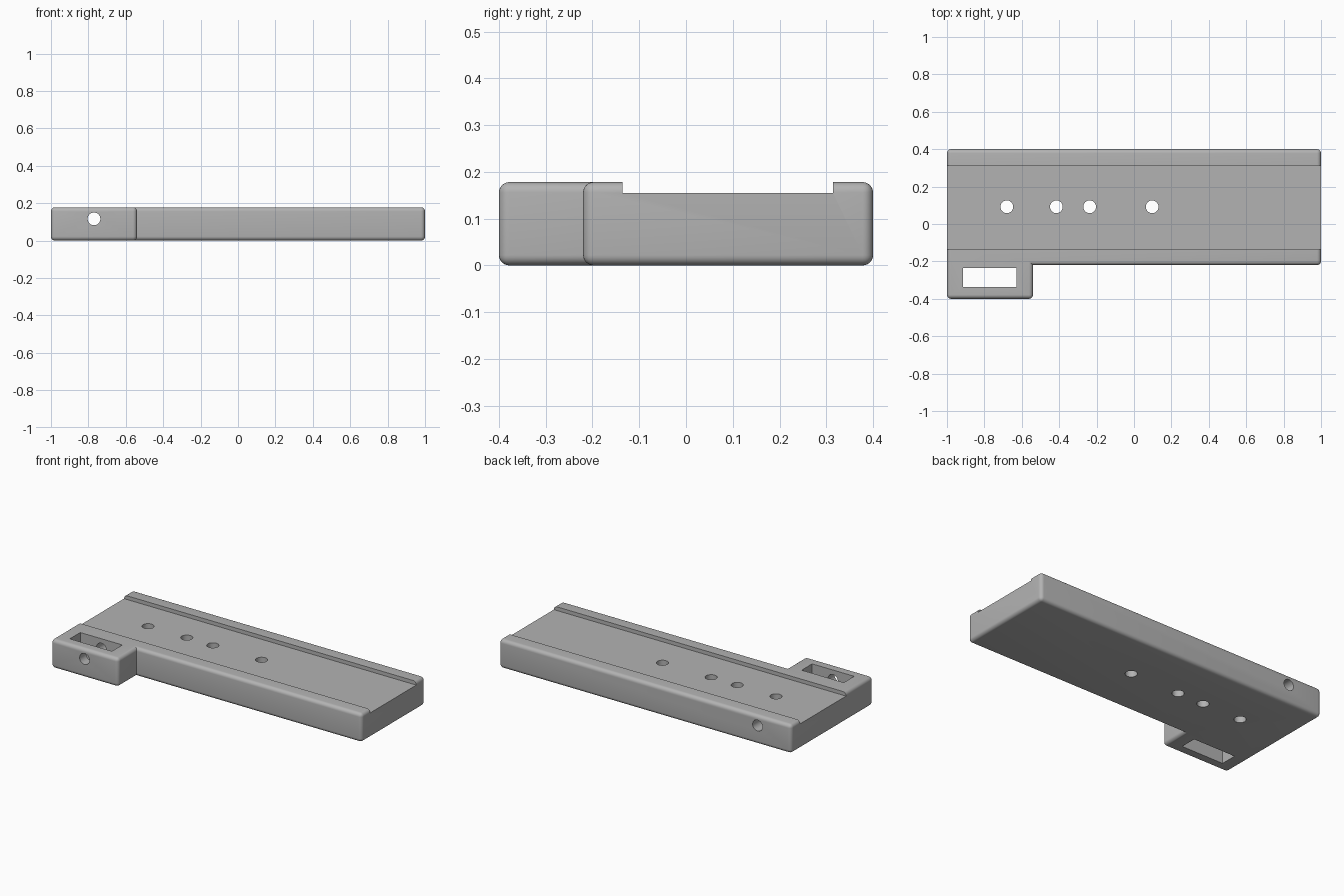
import bpy
import bmesh
from math import pi, radians
from mathutils import Matrix, Vector

cube = bpy.data.objects.get("Cube")
if cube:
    bpy.data.objects.remove(cube, do_unlink=True)

HEIGHT = 0.178
ROUND = 0.022
HOLE_RADIUS = 0.034

grey = bpy.data.materials.new("mid grey")
grey.use_nodes = True
colour = (0.45, 0.45, 0.45, 1)
grey.diffuse_color = colour
grey.node_tree.nodes["Principled BSDF"].inputs["Base Color"].default_value = colour


def make_object(name, bm):
    bmesh.ops.recalc_face_normals(bm, faces=bm.faces)
    mesh = bpy.data.meshes.new(name)
    bm.to_mesh(mesh)
    bm.free()
    mesh.materials.append(grey)
    obj = bpy.data.objects.new(name, mesh)
    bpy.context.collection.objects.link(obj)
    return obj


def box(name, low, high):
    low, high = Vector(low), Vector(high)
    bm = bmesh.new()
    bmesh.ops.create_cube(bm, size=1)
    bmesh.ops.scale(bm, vec=high - low, verts=bm.verts)
    bmesh.ops.translate(bm, vec=(low + high) / 2, verts=bm.verts)
    return make_object(name, bm)


def drill(name, centre, turn=0.0):
    bm = bmesh.new()
    matrix = Matrix.Translation(centre) @ Matrix.Rotation(turn, 4, "X")
    bmesh.ops.create_cone(bm, cap_ends=True, segments=40, radius1=HOLE_RADIUS,
                          radius2=HOLE_RADIUS, depth=1, matrix=matrix)
    return make_object(name, bm)


# Plate with a corner lug, rounded on every edge but the inner corner
outline = [(-1, -0.4), (-0.54, -0.4), (-0.54, -0.22), (1, -0.22), (1, 0.4), (-1, 0.4)]
bm = bmesh.new()
base = bm.faces.new([bm.verts.new((x, y, 0)) for x, y in outline])
top = bmesh.ops.extrude_face_region(bm, geom=[base])["geom"]
bmesh.ops.translate(bm, vec=(0, 0, HEIGHT),
                    verts=[v for v in top if isinstance(v, bmesh.types.BMVert)])
bmesh.ops.recalc_face_normals(bm, faces=bm.faces)
bm.normal_update()
bmesh.ops.bevel(bm, geom=[e for e in bm.edges if e.is_convex], offset=ROUND,
                segments=6, profile=0.5, affect="EDGES", clamp_overlap=True)
plate = make_object("mounting_plate", bm)

# Lengthwise channel, lug slot, row of upright holes and the cross hole
cutters = [
    box("channel_cutter", (-1.2, -0.136, 0.155), (1.2, 0.314, 0.4)),
    box("slot_cutter", (-0.915, -0.337, -0.2), (-0.627, -0.235, 0.4)),
    drill("cross_hole_cutter", (-0.77, 0, 0.116), pi / 2),
]
for x in (-0.68, -0.415, -0.237, 0.097):
    cutters.append(drill("upright_hole_cutter", (x, 0.092, 0.1)))

bpy.ops.object.select_all(action="DESELECT")
plate.select_set(True)
bpy.context.view_layer.objects.active = plate
for cutter in cutters:
    cutter.hide_render = True
    cut = plate.modifiers.new(cutter.name, "BOOLEAN")
    cut.operation = "DIFFERENCE"
    cut.solver = "EXACT"
    cut.object = cutter
    bpy.ops.object.modifier_apply(modifier=cut.name)
    bpy.data.objects.remove(cutter, do_unlink=True)

bpy.ops.object.shade_smooth_by_angle(angle=radians(30))
